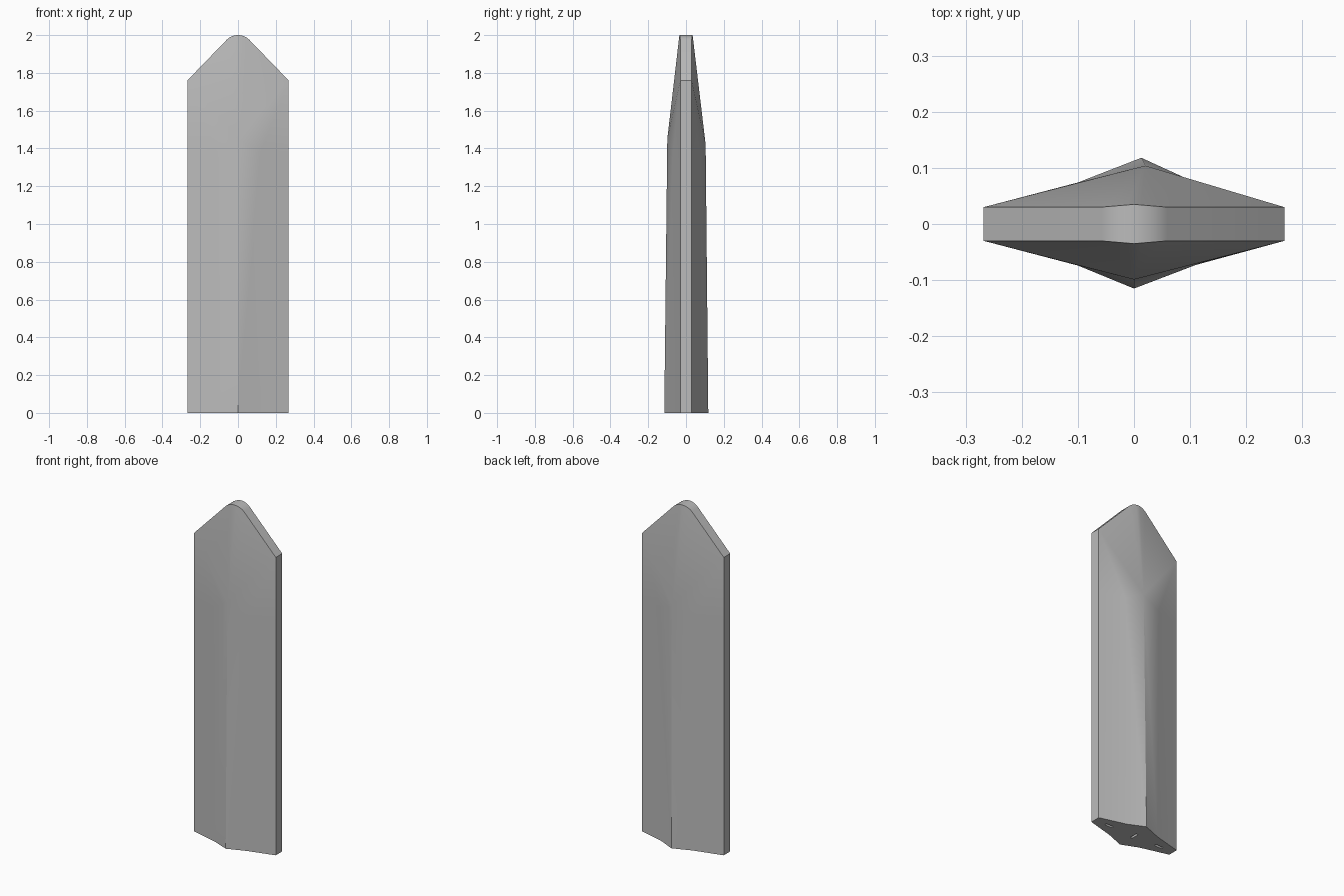
import bpy
import bmesh
from math import sin, cos, radians

cube = bpy.data.objects.get("Cube")
if cube:
    bpy.data.objects.remove(cube, do_unlink=True)

# One grey for the whole slab
grey = bpy.data.materials.new("stone grey")
grey.use_nodes = True
colour = (0.5, 0.5, 0.5, 1)
grey.diffuse_color = colour
grey.node_tree.nodes["Principled BSDF"].inputs["Base Color"].default_value = colour

HALF_W, EDGE, SHOULDER_Z = 0.268, 0.03, 1.76
TIP_R, STEPS = 0.085, 10


def tip_arc():
    """Rounded point of the slab as (x, z) pairs, left to right."""
    for i in range(STEPS + 1):
        a = radians(-44 + 88 * i / STEPS)
        yield TIP_R * sin(a), 2 - TIP_R + TIP_R * cos(a)


def add_side(bm, sign, foot, peak):
    """Add one ridged face; return its outline, in order around the slab."""
    def vert(x, y, z):
        return bm.verts.new((x, sign * y, z))

    foot_row = [vert(-HALF_W, EDGE, 0), vert(-0.1, 0.074, 0), vert(*foot, 0),
                vert(0.11, 0.073, 0), vert(HALF_W, EDGE, 0)]
    px, py, pz = peak
    waist = [vert(-HALF_W, EDGE, 1.38), vert(-0.11, 0.071, 1.38), vert(px, py, pz),
             vert(0.12, 0.069, 1.38), vert(HALF_W, EDGE, 1.38)]
    left = vert(-HALF_W, EDGE, SHOULDER_Z)
    right = vert(HALF_W, EDGE, SHOULDER_Z)
    crown = [vert(x, EDGE + 0.005 * max(0, 1 - abs(x) / 0.06), z) for x, z in tip_arc()]

    # Ridged lower panels
    for i in range(4):
        bm.faces.new((foot_row[i], foot_row[i + 1], waist[i + 1], waist[i]))
    # Faceted shoulders
    for edge, mid, top in ((waist[0], waist[1], left), (waist[4], waist[3], right)):
        bm.faces.new((edge, mid, top))
        bm.faces.new((mid, waist[2], top))
    # Fan from the peak to the rounded tip
    rim = [left] + crown + [right]
    for a, b in zip(rim, rim[1:]):
        bm.faces.new((waist[2], b, a))
    return foot_row + [waist[4]] + rim[::-1] + [waist[0]]


# Slab: front and back faces joined by a narrow rim and base
bm = bmesh.new()
front = add_side(bm, -1, (0, 0.115), (0, 0.099, 1.45))
back = add_side(bm, 1, (0.013, 0.118), (0.02, 0.104, 1.42))
for i in range(4, len(front)):
    j = (i + 1) % len(front)
    bm.faces.new((front[i], front[j], back[j], back[i]))
bm.faces.new(front[:5] + back[:5][::-1])
bmesh.ops.recalc_face_normals(bm, faces=bm.faces)
mesh = bpy.data.meshes.new("slab")
bm.to_mesh(mesh)
bm.free()
slab = bpy.data.objects.new("slab", mesh)
bpy.context.collection.objects.link(slab)
mesh.materials.append(grey)

# Three mounting slots in the base
for x, size in ((-0.17, (0.05, 0.014)), (0, (0.014, 0.05)), (0.17, (0.05, 0.014))):
    bpy.ops.mesh.primitive_cube_add(size=1, location=(x, 0, 0))
    cutter = bpy.context.object
    cutter.name = "slot_cutter"
    cutter.scale = (*size, 0.2)
    cutter.hide_render = True
    cutter.data.materials.append(grey)
    cut = slab.modifiers.new("slot", "BOOLEAN")
    cut.operation, cut.solver, cut.object = "DIFFERENCE", "EXACT", cutter
    bpy.ops.object.select_all(action="DESELECT")
    bpy.context.view_layer.objects.active = slab
    slab.select_set(True)
    bpy.ops.object.modifier_apply(modifier=cut.name)
    bpy.data.objects.remove(cutter, do_unlink=True)

bpy.ops.object.shade_smooth_by_angle(angle=radians(25))
